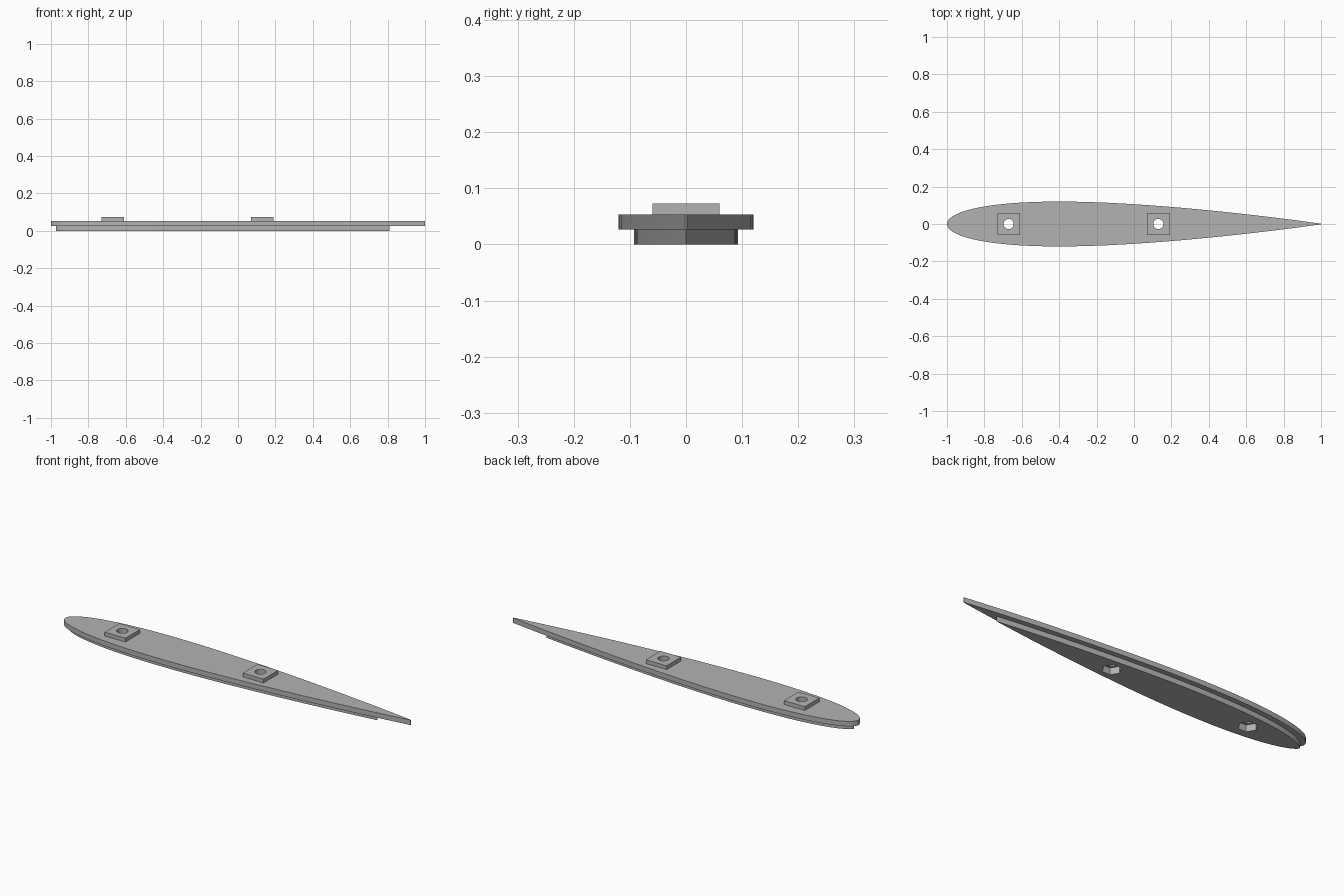
import bpy, bmesh, math

cube = bpy.data.objects.get("Cube")
if cube:
    bpy.data.objects.remove(cube, do_unlink=True)

CHORD, THICK, STEPS = 2.0, 0.12, 48
INSET = 0.027
Z_LIP, Z_TOP, Z_PAD = 0.027, 0.053, 0.073
MOUNTS = (-0.67, 0.13)

grey = bpy.data.materials.new("plain_grey")
grey.use_nodes = True
colour = (0.45, 0.45, 0.45, 1)
grey.diffuse_color = colour
grey.node_tree.nodes["Principled BSDF"].inputs["Base Color"].default_value = colour


def half_width(t):
    """Half width of a symmetric foil at chord fraction t."""
    return 5 * THICK * CHORD * (0.2969 * math.sqrt(t) - 0.126 * t - 0.3516 * t**2
                                + 0.2843 * t**3 - 0.1023 * t**4)


def foil_outline(inset=0.0):
    """Closed foil outline, moved inwards along its normal by inset."""
    upper = []
    for i in range(STEPS + 1):
        t = (1 - math.cos(math.pi * i / STEPS)) / 2
        x, y = CHORD * (t - 0.5), half_width(t)
        if i == 0:
            nx, ny = 1, 0
        else:
            d = 0.0005
            slope = (half_width(t) - half_width(t - d)) / (CHORD * d)
            length = math.hypot(slope, 1)
            nx, ny = slope / length, -1 / length
        x, y = x + nx * inset, y + ny * inset
        if y < 0:
            # close the inset outline to a point on the centre line
            px, py = upper[-1]
            upper.append((px + (x - px) * py / (py - y), 0))
            break
        upper.append((x, y))
    lower = [(x, -y) for x, y in reversed(upper) if y > 0]
    return upper + lower


def polygon(x, radius, sides, turn=0.0):
    return [(x + radius * math.cos(turn + math.tau * i / sides),
             radius * math.sin(turn + math.tau * i / sides)) for i in range(sides)]


def prism(name, outline, z0, z1):
    """Solid made by extruding a flat outline from z0 to z1."""
    bm = bmesh.new()
    base = bm.faces.new([bm.verts.new((x, y, z0)) for x, y in outline])
    result = bmesh.ops.extrude_face_region(bm, geom=[base])
    top = [v for v in result["geom"] if isinstance(v, bmesh.types.BMVert)]
    bmesh.ops.translate(bm, verts=top, vec=(0, 0, z1 - z0))
    bmesh.ops.recalc_face_normals(bm, faces=bm.faces)
    mesh = bpy.data.meshes.new(name)
    bm.to_mesh(mesh)
    bm.free()
    mesh.materials.append(grey)
    obj = bpy.data.objects.new(name, mesh)
    bpy.context.collection.objects.link(obj)
    return obj


# Foil plate, inset lip beneath it, and square mounting pads
plate = prism("foil_plate", foil_outline(), Z_LIP, Z_TOP)
lip = prism("inset_lip", foil_outline(INSET), 0, Z_LIP)
parts = [plate, lip]
for x, label in zip(MOUNTS, ("nose", "tail")):
    square = polygon(x, 0.06 * math.sqrt(2), 4, math.pi / 4)
    parts.append(prism(label + "_mount_pad", square, Z_TOP, Z_PAD))

# Round bolt holes, with six-sided nut pockets from below
cutters = []
for x in MOUNTS:
    cutters.append(prism("bolt_cutter", polygon(x, 0.027, 32), -0.05, 0.12))
    cutters.append(prism("nut_cutter", polygon(x, 0.046, 6), -0.05, 0.035))

for part in parts:
    for cutter in cutters:
        mod = part.modifiers.new("cut", "BOOLEAN")
        mod.operation, mod.solver, mod.object = "DIFFERENCE", "EXACT", cutter
    bpy.context.view_layer.update()
    graph = bpy.context.evaluated_depsgraph_get()
    cut_mesh = bpy.data.meshes.new_from_object(part.evaluated_get(graph))
    part.modifiers.clear()
    part.data = cut_mesh

for cutter in cutters:
    bpy.data.objects.remove(cutter, do_unlink=True)
